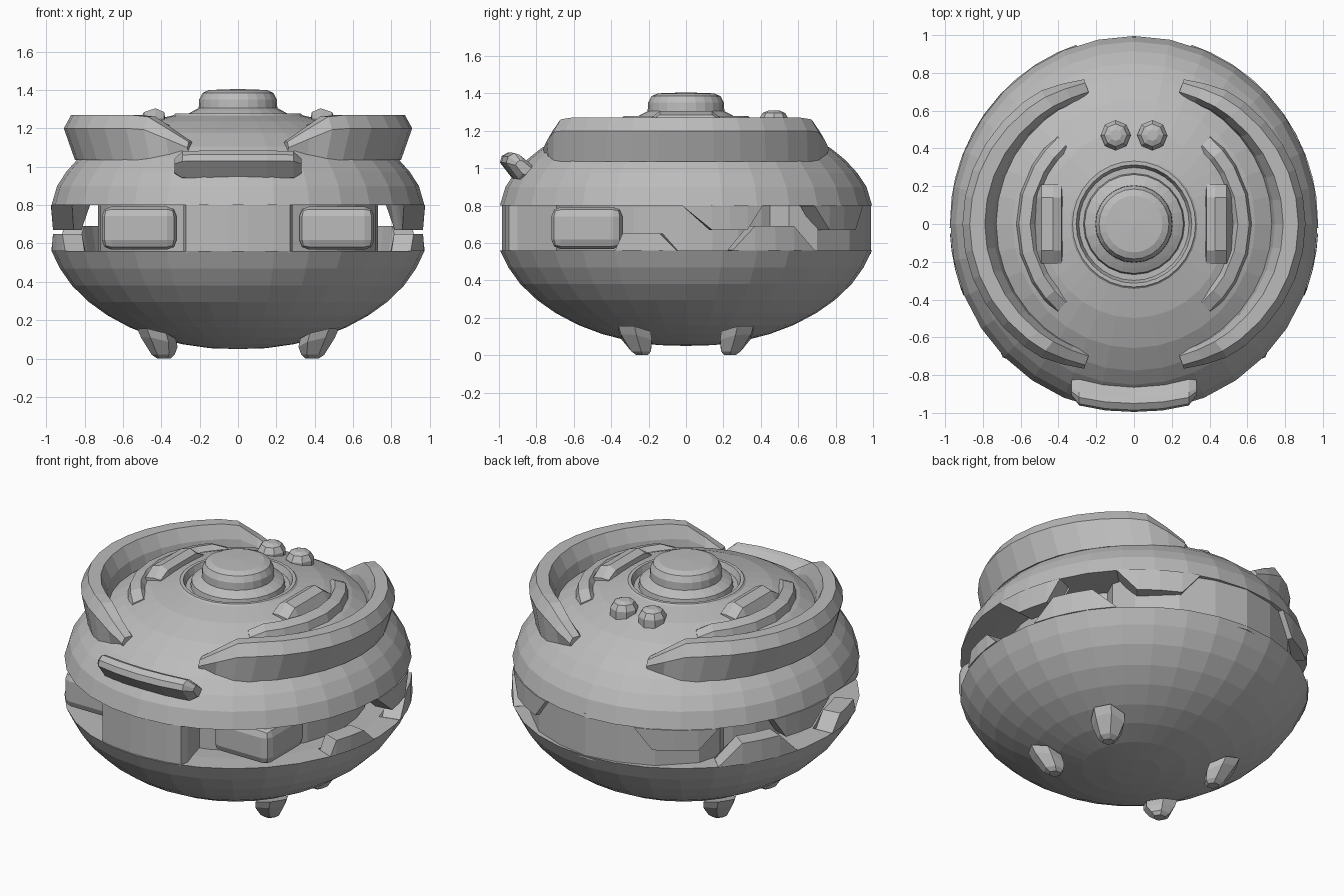
import bpy, bmesh, math
from mathutils import Vector

if "Cube" in bpy.data.objects:
    bpy.data.objects.remove(bpy.data.objects["Cube"])

grey = bpy.data.materials.new("plain_grey")
grey.diffuse_color = (0.5, 0.5, 0.5, 1)
grey.use_nodes = True
grey.node_tree.nodes["Principled BSDF"].inputs["Base Color"].default_value = grey.diffuse_color
RX, RY = 0.972, 0.995


def finish(name, bm):
    bmesh.ops.remove_doubles(bm, verts=bm.verts, dist=0.0005)
    bmesh.ops.recalc_face_normals(bm, faces=bm.faces)
    me = bpy.data.meshes.new(name)
    bm.to_mesh(me)
    bm.free()
    me.materials.append(grey)
    ob = bpy.data.objects.new(name, me)
    bpy.context.collection.objects.link(ob)
    return ob


def loft(name, sections):
    """Join equal-length cross-sections and cap both ends."""
    bm = bmesh.new()
    rings = [[bm.verts.new(p) for p in s] for s in sections]
    n = len(rings[0])
    for a, b in zip(rings, rings[1:]):
        for i in range(n):
            j = (i + 1) % n
            bm.faces.new((a[i], a[j], b[j], b[i]))
    bm.faces.new(rings[0])
    bm.faces.new(rings[-1])
    return finish(name, bm)


def revolve(name, profile, rx=1.0, ry=1.0, n=32, at=(0, 0)):
    """Stack of rings capped at both ends."""
    return loft(name, [[(at[0] + r * rx * math.cos(2 * math.pi * i / n),
                         at[1] + r * ry * math.sin(2 * math.pi * i / n), z)
                        for i in range(n)] for r, z in profile])


def arc(r, z, deg, side=1, rx=1.0, ry=1.0):
    t = math.radians(deg)
    return (side * r * rx * math.cos(t), r * ry * math.sin(t), z)


def lerp(a, b, f):
    return a + (b - a) * f


# Lower bowl and upper dome
revolve("lower_bowl", [(0.01, 0.05), (0.15, 0.054), (0.3, 0.075), (0.45, 0.113), (0.58, 0.162),
                       (0.7, 0.225), (0.8, 0.295), (0.89, 0.38), (0.955, 0.47), (1.0, 0.56),
                       (0.86, 0.56), (0.7, 0.55)], RX, RY)
revolve("upper_dome", [(0.7, 0.81), (0.87, 0.8), (1.0, 0.8), (0.97, 0.9), (0.92, 0.975),
                       (0.855, 1.045), (0.78, 1.105), (0.66, 1.175), (0.5, 1.235), (0.345, 1.268),
                       (0.335, 1.278), (0.315, 1.278), (0.3, 1.24), (0.01, 1.24)], RX, RY)

# Top button on its stepped collar
revolve("top_button", [(0.27, 1.23), (0.262, 1.275), (0.235, 1.29), (0.205, 1.305), (0.203, 1.35),
                       (0.185, 1.385), (0.15, 1.4), (0.01, 1.405)], n=24)

# Inner core and pointed back wall between the shells
revolve("inner_core", [(0.73, 0.52), (0.73, 0.84)], n=32)
half = [(0.2, 0.955), (0.4, 0.875), (0.58, 0.7), (0.62, 0.55), (0.5, 0.3)]
plan = [(0, 0.99)] + half + [(-x, y) for x, y in reversed(half)]
loft("back_wall", [[(x, y, z) for x, y in plan] for z in (0.54, 0.82)])

# Curved front centre panel
loft("front_panel", [[arc(r, z, d) for r, z in
                      ((0.72, 0.55), (0.985 - k, 0.55), (0.985 - k, 0.81), (0.72, 0.81))]
                     for d, k in ((-107.5, 0.04), (-106, 0), (-101, 0), (-93, 0),
                                  (-87, 0), (-79, 0), (-74, 0), (-72.5, 0.04))])

# Interlocking teeth on both rims: four y positions, rim height, tip height
TEETH = [("upper_tooth_front", (-0.02, 0.14, 0.33, 0.41), 0.80, 0.67),
         ("upper_tooth_back", (0.69, 0.77, 0.91, 0.95), 0.80, 0.67),
         ("lower_tooth_front", (-0.38, -0.34, -0.14, -0.05), 0.56, 0.65),
         ("lower_tooth_back", (0.25, 0.37, 0.58, 0.69), 0.56, 0.69)]
for side in (-1, 1):
    tag = "_right" if side > 0 else "_left"
    for name, ys, base, tip in TEETH:
        a = [math.degrees(math.asin(y)) for y in ys]
        steps = [(a[0], 0.01), (a[1], 1), ((a[1] + a[2]) / 2, 1), (a[2], 1), (a[3], 0.01)]
        secs = []
        for d, f in steps:
            z = lerp(base, tip, f)
            secs.append([arc(r, h, d, side, RX, RY) for r, h in
                         ((0.87, base), (1.004, base), (1.002, z), (0.89, z))])
        loft(name + tag, secs)

    # Large flared crest, narrowing and dropping at both ends
    secs = []
    for d in (-71, -64, -57, -50, -40, -30, -20, -10, 0, 10, 20, 30, 40, 50, 57, 64, 71):
        f = max(0, min(1, (71 - abs(d)) / 15))
        ring = [((0.79, 1.06), (0.85, 1.035), 1), ((0.81, 1.1), (0.908, 1.2), 0.93),
                ((0.79, 1.13), (0.87, 1.27), 0.92), ((0.74, 1.13), (0.79, 1.27), 0.94),
                ((0.72, 1.11), (0.745, 1.19), 0.97), ((0.7, 1.06), (0.72, 1.08), 1)]
        secs.append([arc(lerp(p[0], q[0], f), lerp(p[1], q[1], f), d, side, 1, lerp(1, s, f))
                     for p, q, s in ring])
    loft("outer_crest" + tag, secs)

    # Low inner crest
    secs = []
    for d in (-49, -40, -30, -15, 0, 15, 30, 40, 49):
        f = 0.2 if abs(d) > 45 else 1
        secs.append([arc(r, z, d, side) for r, z in
                     ((0.64, 1.12), (0.61, lerp(1.19, 1.23, f)),
                      (0.55, lerp(1.21, 1.25, f)), (0.51, 1.2))])
    loft("inner_crest" + tag, secs)

    # Raised pod beside the button
    secs = []
    for y, k in ((-0.21, 0), (-0.14, 1), (0, 1), (0.14, 1), (0.21, 0)):
        secs.append([(side * x, y, z) for x, z in
                     ((0.37, 1.2), (0.385, lerp(1.25, 1.285, k)), (0.43, lerp(1.25, 1.305, k)),
                      (0.49, lerp(1.24, 1.285, k)), (0.53 + 0.01 * k, 1.18))])
    loft("top_pod" + tag, secs)

    # Rear stud
    revolve("rear_stud" + tag, [(0.08, 1.18), (0.08, 1.262), (0.06, 1.295), (0.03, 1.308)],
            n=8, at=(side * 0.097, 0.47))

    # Eye block with rounded edges
    bm = bmesh.new()
    bmesh.ops.create_cube(bm, size=1)
    for v in bm.verts:
        v.co = Vector((side * 0.515 + v.co.x * 0.39, -0.53 + v.co.y * 0.38, 0.68 + v.co.z * 0.225))
    bmesh.ops.bevel(bm, geom=bm.edges[:], offset=0.05, segments=2, affect='EDGES', profile=0.5)
    finish("eye_block" + tag, bm)

    # Short tapered feet, leaning in at the tips
    for fb in (-1, 1):
        secs = []
        for r, z, x, y in ((0.1, 0.13, 0.425, 0.275), (0.095, 0.085, 0.41, 0.265),
                           (0.06, 0.02, 0.39, 0.24), (0.035, 0.0, 0.385, 0.235)):
            secs.append([(side * (x + r * math.cos(i * math.pi / 3)),
                          fb * (y + r * math.sin(i * math.pi / 3)),
                          z + (0.3 * r * math.cos(i * math.pi / 3 - 0.6) if z > 0.05 else 0))
                         for i in range(6)])
        loft("foot_" + ("front" if fb < 0 else "back") + tag, secs)

# Tilted, slightly bowed visor bar
secs = []
for x, k in ((-0.33, 0.5), (-0.29, 0.95), (-0.15, 1), (0, 1), (0.15, 1), (0.29, 0.95), (0.33, 0.5)):
    bow = 0.35 * x * x
    sec = ((-0.86, 0.92), (-0.925, 0.94), (-0.995, 1.03), (-0.985, 1.065), (-0.95, 1.085),
           (-0.92, 1.075), (-0.81, 0.985))
    secs.append([(x, lerp(-0.9, y, k) + bow, lerp(1.0, z, k)) for y, z in sec])
loft("visor_bar", secs)
